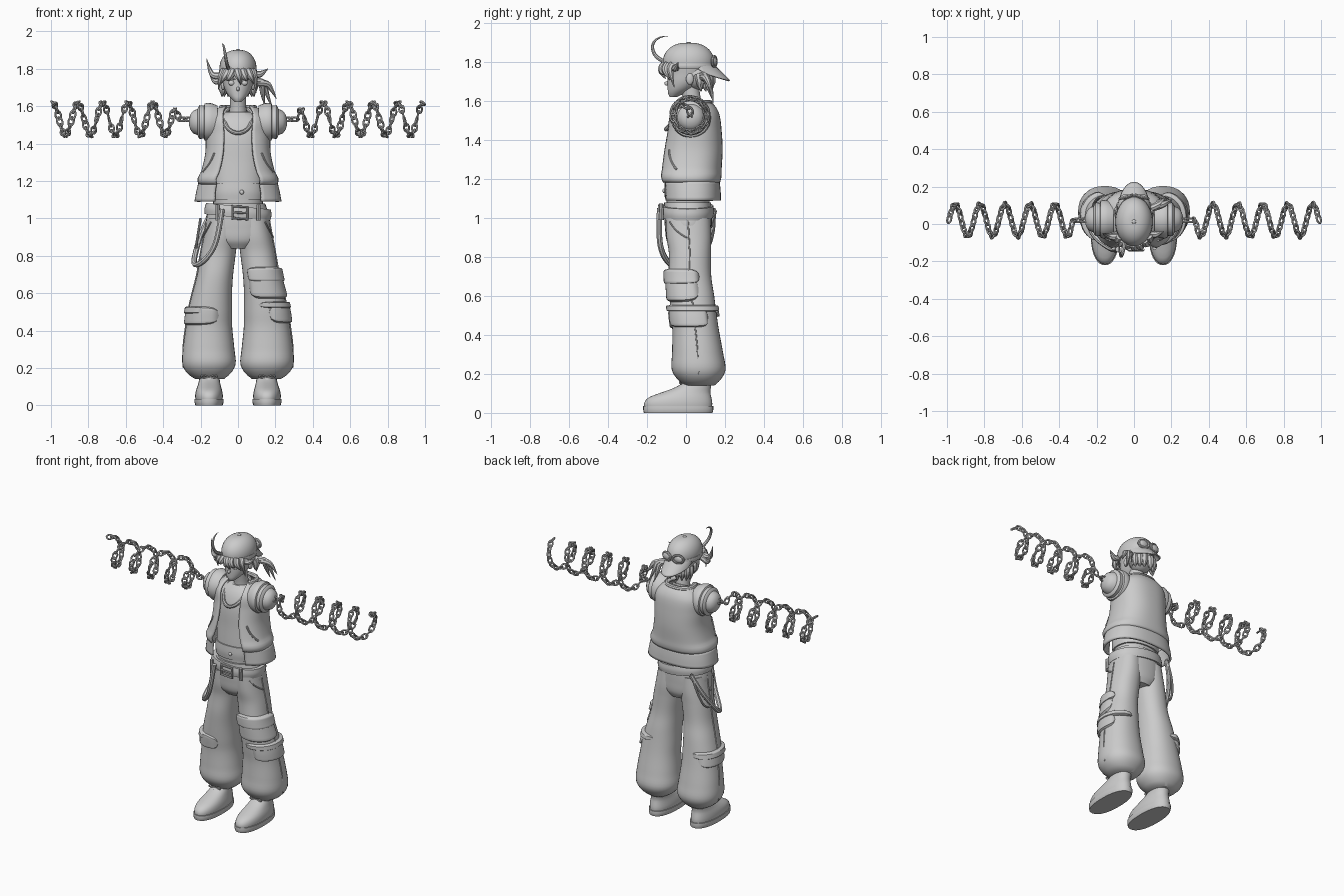
import bpy, bmesh
from math import sin, cos, pi, copysign
from mathutils import Vector, Matrix

def finish(ob, angle=0.7):
    bpy.ops.object.select_all(action='DESELECT')
    ob.select_set(True)
    bpy.context.view_layer.objects.active = ob
    bpy.ops.object.shade_smooth_by_angle(angle=angle)
    return ob

def from_bm(name, bm):
    bmesh.ops.recalc_face_normals(bm, faces=bm.faces)
    me = bpy.data.meshes.new(name)
    bm.to_mesh(me)
    bm.free()
    ob = bpy.data.objects.new(name, me)
    bpy.context.collection.objects.link(ob)
    return finish(ob)

def grid(name, f, nu, nv, closed=False, caps=False, thick=0):
    """Surface from f(u, v), with u and v from 0 to 1."""
    bm = bmesh.new()
    cols = nu if closed else nu + 1
    rows = [[bm.verts.new(f(i / nu, j / nv)) for i in range(cols)] for j in range(nv + 1)]
    for j in range(nv):
        for i in range(nu):
            k = (i + 1) % cols
            bm.faces.new((rows[j][i], rows[j][k], rows[j + 1][k], rows[j + 1][i]))
    if caps:
        bm.faces.new(rows[0])
        bm.faces.new(rows[-1])
    bmesh.ops.remove_doubles(bm, verts=bm.verts, dist=1e-5)
    ob = from_bm(name, bm)
    if thick:
        m = ob.modifiers.new("thickness", 'SOLIDIFY')
        m.thickness, m.offset = thick, 0
    return ob

def section(S, z):
    """Smoothly interpolated section (z, cx, cy, rx, ry, ...) at height z."""
    S = sorted(S)
    i = max([0] + [k for k in range(len(S) - 1) if S[k][0] <= z])
    def slope(k, c):
        a, b = S[max(k - 1, 0)], S[min(k + 1, len(S) - 1)]
        return (b[c] - a[c]) / (b[0] - a[0])
    h = S[i + 1][0] - S[i][0]
    t = (z - S[i][0]) / h
    return [S[i][c] * (2*t**3 - 3*t*t + 1) + slope(i, c) * h * (t**3 - 2*t*t + t)
            + S[i + 1][c] * (3*t*t - 2*t**3) + slope(i + 1, c) * h * (t**3 - t*t)
            for c in range(1, len(S[0]))]

def ring(S, a, z, p=2.0, out=0.0, side=1):
    """Point on a lofted body; angle 0 faces the front."""
    s = section(S, z)
    pw = lambda w: copysign(abs(w) ** (2 / p), w)
    return Vector((side * (s[0] + (s[2] + out) * pw(sin(a))), s[1] - (s[3] + out) * pw(cos(a)), z))

def loft(name, S, n=24, p=2.0, side=1, seg=36):
    z0, z1 = min(S)[0], max(S)[0]
    return grid(name, lambda u, v: ring(S, u * 2 * pi, z0 + (z1 - z0) * v, p, 0, side), seg, n, True, True)

def sphere(name, loc, scale, seg=24):
    bpy.ops.mesh.primitive_uv_sphere_add(segments=seg, ring_count=seg // 2, location=loc)
    ob = bpy.context.object
    ob.name, ob.scale = name, scale
    return finish(ob)

def tube(name, pts, r, radii=None, cyclic=False, kind='NURBS'):
    cu = bpy.data.curves.new(name, 'CURVE')
    cu.dimensions, cu.bevel_depth, cu.bevel_resolution, cu.use_fill_caps = '3D', r, 2, True
    sp = cu.splines.new(kind)
    sp.points.add(len(pts) - 1)
    for i, q in enumerate(pts):
        sp.points[i].co = (*q, 1)
        sp.points[i].radius = radii[i] if radii else 1
    sp.use_cyclic_u = cyclic
    sp.use_endpoint_u = not cyclic
    sp.order_u, sp.resolution_u = 3, 6
    ob = bpy.data.objects.new(name, cu)
    bpy.context.collection.objects.link(ob)
    finish_sel = bpy.ops.object
    finish_sel.select_all(action='DESELECT')
    ob.select_set(True)
    bpy.context.view_layer.objects.active = ob
    finish_sel.convert(target='MESH')
    return finish(bpy.context.object)

def chain(name, path, step, half_len, half_w, wire):
    """Interlocked oval links placed along a dense list of points."""
    bm, gone, count = bmesh.new(), step, 0
    for a, b in zip(path, path[1:]):
        gone += (b - a).length
        if gone < step:
            continue
        gone -= step
        m = Matrix.Translation(a) @ (b - a).to_track_quat('X', 'Z').to_matrix().to_4x4() \
            @ Matrix.Rotation(pi / 4 + count * pi / 2, 4, 'X')
        count += 1
        vs = [[bm.verts.new(m @ Vector(((half_len + wire * cos(q)) * cos(t), (half_w + wire * cos(q)) * sin(t), wire * sin(q))))
               for q in [k * pi / 3 for k in range(6)]] for t in [k * pi / 7 for k in range(14)]]
        for i in range(14):
            for j in range(6):
                n, k = (i + 1) % 14, (j + 1) % 6
                bm.faces.new((vs[i][j], vs[n][j], vs[n][k], vs[i][k]))
    return from_bm(name, bm)

# Trousers and shoes
LEG = [(1.0, .085, .01, .08, .115), (.9, .093, .015, .09, .115), (.82, .105, .02, .094, .108),
       (.7, .122, .02, .096, .11), (.6, .138, .03, .106, .115), (.5, .15, .04, .118, .118),
       (.42, .155, .05, .124, .12), (.3, .157, .06, .138, .132), (.22, .155, .065, .142, .138),
       (.17, .155, .068, .115, .11), (.14, .152, .07, .075, .075)]
SHOE = [(.015, .155, -.04, .07, .172), (.05, .155, -.04, .074, .175), (.08, .155, -.03, .07, .16),
        (.105, .154, .0, .062, .125), (.13, .153, .035, .056, .093), (.16, .152, .06, .053, .072), (.2, .152, .07, .053, .065)]
SOLE = [(0, .155, -.04, .073, .176), (.015, .155, -.04, .077, .18), (.035, .155, -.04, .077, .18)]

def patch(name, side, a0, a1, z0, z1, out):
    def f(u, v):
        s, t = 2 * u - 1, 2 * v - 1
        h = max(0, 1 - s ** 6) ** .5
        o = out * min(1, 6 * (1 - abs(s)), 6 * (1 - abs(t)))
        return ring(LEG, a0 + (a1 - a0) * u, (z0 + z1) / 2 + (z1 - z0) / 2 * t * h, 2.2, o - .001, side)
    grid(name, f, 28, 14)

loft("trouser_hips", [(.84, 0, .02, .09, .09), (.88, 0, .015, .15, .113), (.95, 0, .012, .172, .12),
                      (1.02, 0, .01, .165, .122), (1.08, 0, .008, .145, .12)], p=2.2)
for s, n in ((1, "right"), (-1, "left")):
    loft(n + "_trouser_leg", LEG, 44, 2.2, s)
    loft(n + "_shoe", SHOE, 16, 2.2, s)
    loft(n + "_shoe_sole", SOLE, 4, 2.3, s)
    tube(n + "_leg_seam", [ring(LEG, pi / 2, .2 + .1 * k, 2.2, .001, s) for k in range(9)], .004)
    for k in range(4):
        y, z = -.09 + k * .027, .107 + k * .015
        tube(n + "_shoe_lace", [(s*.115, y + .02, z - .015), (s*.155, y - .02, z + .012), (s*.195, y + .02, z - .015)], .006)
    for k in (-1, 1):
        tube(n + "_lace_bow", [(s*.155, -.02, .15), (s*.155 + k*.03, -.035, .17), (s*.155 + k*.05, -.03, .145), (s*.155, -.02, .15)], .004)
    tube(n + "_hip_pocket", [ring(LEG, a, z, 2.2, .006, s) for a, z in ((.7, .98), (1.0, .93), (1.5, .9))], .004)
patch("knee_patch", 1, -.75, 1.9, .57, .71, .018)
patch("knee_flap", 1, -.8, 2.0, .66, .74, .026)
patch("shin_band", 1, .1, 2.2, .44, .54, .016)
patch("shin_strap", 1, -.3, 3.2, .52, .555, .022)
patch("left_knee_band", -1, -.4, 2.8, .43, .53, .014)
patch("left_knee_strap", -1, .2, 3.1, .49, .53, .022)

# Belt, buckle and hip strap
BELT = [(-.03, 0, .008, .176, .132), (0, 0, .008, .18, .136), (.03, 0, .008, .174, .132)]
belt = loft("belt", BELT, 6, 2.2, 1, 48)
belt.location.z, belt.rotation_euler.y = 1.035, .1
tube("belt_buckle", [(-.03, -.137, 1.0), (.05, -.137, .995), (.05, -.137, 1.06), (-.03, -.137, 1.065)], .008, None, True, 'POLY')
tube("buckle_pin", [(-.03, -.14, 1.032), (.05, -.142, 1.028)], .006, None, False, 'POLY')
for x in (-.11, .11):
    tube("belt_loop", [(x, -.125, .99), (x, -.128, 1.075)], .011, None, False, 'POLY')
tube("hip_strap", [(-.085, -.135, 1.05), (-.1, -.14, .94), (-.13, -.13, .83), (-.2, -.08, .755), (-.24, -.02, .75),
                   (-.225, .05, .83), (-.19, .12, .94), (-.14, .145, 1.04)], .015)
tube("hip_cord", [(-.14, .145, 1.05), (-.18, .15, .95), (-.22, .11, .82), (-.23, .03, .82), (-.2, .0, 1.0)], .007)

# Shirt, vest and neck
loft("shirt", [(1.06, 0, .01, .13, .108), (1.15, 0, .012, .14, .115), (1.3, 0, .02, .145, .115),
               (1.45, 0, .03, .15, .115), (1.53, 0, .04, .13, .095), (1.57, 0, .045, .07, .065)], 24, 2.3)
loft("shirt_hem", [(1.1, 0, .012, .145, .12), (1.14, 0, .012, .149, .124), (1.19, 0, .012, .147, .121)], 8, 2.3)
sphere("shirt_button", (.02, -.113, 1.14), (.012, .008, .012), 12)
loft("neck", [(1.5, 0, .045, .06, .06), (1.58, 0, .035, .045, .047), (1.7, 0, .015, .045, .048)])
VEST = [(1.6, 0, .055, .075, .058, .9), (1.57, 0, .045, .125, .1, .6), (1.53, 0, .04, .16, .125, .45),
        (1.45, 0, .04, .165, .136, .4), (1.35, 0, .033, .168, .148, .42), (1.25, 0, .022, .19, .154, .48),
        (1.21, 0, .018, .21, .157, .52), (1.185, 0, .02, .205, .148, .52)]
HEM = [(1.19, 0, .024, .205, .142, .52), (1.14, 0, .028, .217, .143, .52), (1.09, 0, .03, .226, .143, .5)]

def wrap(name, S, n):
    z0, z1 = min(S)[0], max(S)[0]
    def f(u, v):
        z = z0 + (z1 - z0) * v
        a = section(S, z)[4]
        return ring(S, a + (2 * pi - 2 * a) * u, z, 2.4)
    grid(name, f, 48, n, thick=.014)
wrap("vest_body", VEST, 30)
wrap("vest_hem", HEM, 6)
tube("vest_collar", [ring(VEST, .9 + k * (2*pi - 1.8) / 10, 1.593, 2.4, .004) for k in range(11)], .014)
tube("necklace", [(-.07, .05, 1.58), (-.078, -.03, 1.53), (-.055, -.085, 1.475), (0, -.108, 1.45),
                  (.055, -.085, 1.475), (.078, -.03, 1.53), (.07, .05, 1.58), (0, .1, 1.6)], .011, None, True)

# Shoulder caps and coiled chain arms
CAP = [(.11, .088), (.14, .1), (.165, .103), (.178, .098), (.182, .088), (.205, .09), (.212, .082),
       (.216, .07), (.24, .06), (.255, .04), (.262, .015), (.262, 0)]
for s, n in ((1, "right"), (-1, "left")):
    grid(n + "_shoulder_cap", lambda u, v: (s * CAP[round(v * 11)][0], .025 + CAP[round(v * 11)][1] * cos(2*pi*u),
         1.515 + CAP[round(v * 11)][1] * sin(2*pi*u)), 32, 11, True)
    tube(n + "_vest_pocket", [ring(VEST, a, z, 2.4, .008, s) for a, z in ((.75, 1.35), (.85, 1.29), (1.2, 1.25))], .006)
    path = []
    for k in range(3001):
        t = k / 3000
        r = .086 * min(1, max(0, (t - .07) / .04))
        w = 2 * pi * 5 * (t - .08) / .92 + 1.6
        path.append(Vector((s * (.265 + .725 * t), .02 + r * cos(w), 1.53 + r * sin(w))))
    chain(n + "_arm_chain", path, .036, .025, .0145, .0058)

# Head, face and ears
loft("head", [(1.622, 0, -.066, .016, .018), (1.64, 0, -.05, .036, .042), (1.665, 0, -.028, .057, .066),
              (1.7, 0, -.005, .074, .09), (1.74, 0, .008, .082, .103), (1.79, 0, .014, .088, .115), (1.84, 0, .015, .075, .1)], 24)
sphere("nose", (0, -.097, 1.692), (.009, .014, .012), 12)
sphere("lips", (0, -.083, 1.66), (.017, .009, .006), 12)
for s in (1, -1):
    sphere("eye", (s * .034, -.083, 1.724), (.018, .012, .014), 16)
    sphere("ear", (s * .08, .02, 1.715), (.012, .02, .03), 16)
    tube("eyebrow", [(s*.015, -.1, 1.742), (s*.035, -.097, 1.75), (s*.056, -.08, 1.745)], .004)

# Backward cap with goggles
grid("cap_crown", lambda u, v: (.099 * cos(v*pi/2 - .15) * sin(2*pi*u), .013 - .132 * cos(v*pi/2 - .15) * cos(2*pi*u),
     1.8 + .1 * sin(v*(pi/2 + .15) - .15)) if v < 1 else (0, .013, 1.9), 36, 14, True)
sphere("cap_button", (0, .013, 1.9), (.012, .012, .006), 12)

def brim(u, v):
    a = (2 * u - 1) * 1.15
    e = max(0, cos(a * pi / 2 / 1.15)) ** .6
    return (.097 * sin(a), .013 + .125 * cos(a) + .085 * v * e, 1.79 - .085 * v * e - .02 * a * a * v)
grid("cap_brim", brim, 24, 8, thick=.007)
BAND = [(1.765, 0, .013, .098, .131), (1.78, 0, .013, .102, .136), (1.795, 0, .013, .1, .134)]
loft("goggle_strap", BAND, 6)
for s in (1, -1):
    c = Vector((s * .042, .145, 1.805))
    tube("goggle_rim", [c + Vector((.034 * cos(k*pi/6), -s * .01 * cos(k*pi/6), .026 * sin(k*pi/6))) for k in range(12)], .008, None, True)
    sphere("goggle_lens", c, (.032, .014, .024), 16)

# Hair
sphere("back_hair", (0, .055, 1.735), (.084, .078, .078))
TAPER = (1, 1.1, .7, .08)
for x, dx, z in ((-.075, -.03, 1.69), (-.055, -.035, 1.72), (-.03, -.03, 1.735), (-.005, .02, 1.715),
                 (.025, .025, 1.735), (.055, .03, 1.715), (.078, .02, 1.67)):
    y = .01 - .12 * (1 - (x / .1) ** 2) ** .5
    tube("fringe_lock", [(x, y, 1.79), (x + dx * .2, y - .017, 1.77), (x + dx * .7, y - .015, 1.745), (x + dx, y + .005, z)], .02, TAPER)
for s in (1, -1):
    for k in range(4):
        a = .3 + k * .35
        x, y = s * .08 * sin(a), .05 + .075 * cos(a)
        tube("nape_lock", [(x, y, 1.74), (x * 1.1, y + .01, 1.71), (x * 1.05, y + .005, 1.68), (x * 1.1, y + .012, 1.65)], .024, TAPER)
LOCKS = [[(-.07, -.07, 1.77), (-.12, -.07, 1.755), (-.15, -.06, 1.78), (-.168, -.05, 1.855)],
         [(-.075, -.05, 1.76), (-.11, -.06, 1.73), (-.13, -.06, 1.735), (-.15, -.05, 1.765)],
         [(.075, -.05, 1.775), (.11, -.06, 1.765), (.135, -.05, 1.78), (.16, -.04, 1.8)],
         [(.08, .08, 1.73), (.14, .1, 1.74), (.15, .13, 1.67), (.185, .14, 1.59)],
         [(.08, .08, 1.73), (.13, .1, 1.73), (.13, .12, 1.66), (.145, .14, 1.6)],
         [(.08, .08, 1.72), (.15, .1, 1.73), (.18, .12, 1.69), (.205, .13, 1.64)]]
for q in LOCKS:
    tube("side_lock", q, .018, TAPER)
tube("curled_lock", [(-.05, -.1, 1.8), (-.06, -.155, 1.82), (-.07, -.18, 1.89), (-.08, -.135, 1.935), (-.085, -.09, 1.935)],
     .009, (1.2, 1.1, .9, .5, .05))
